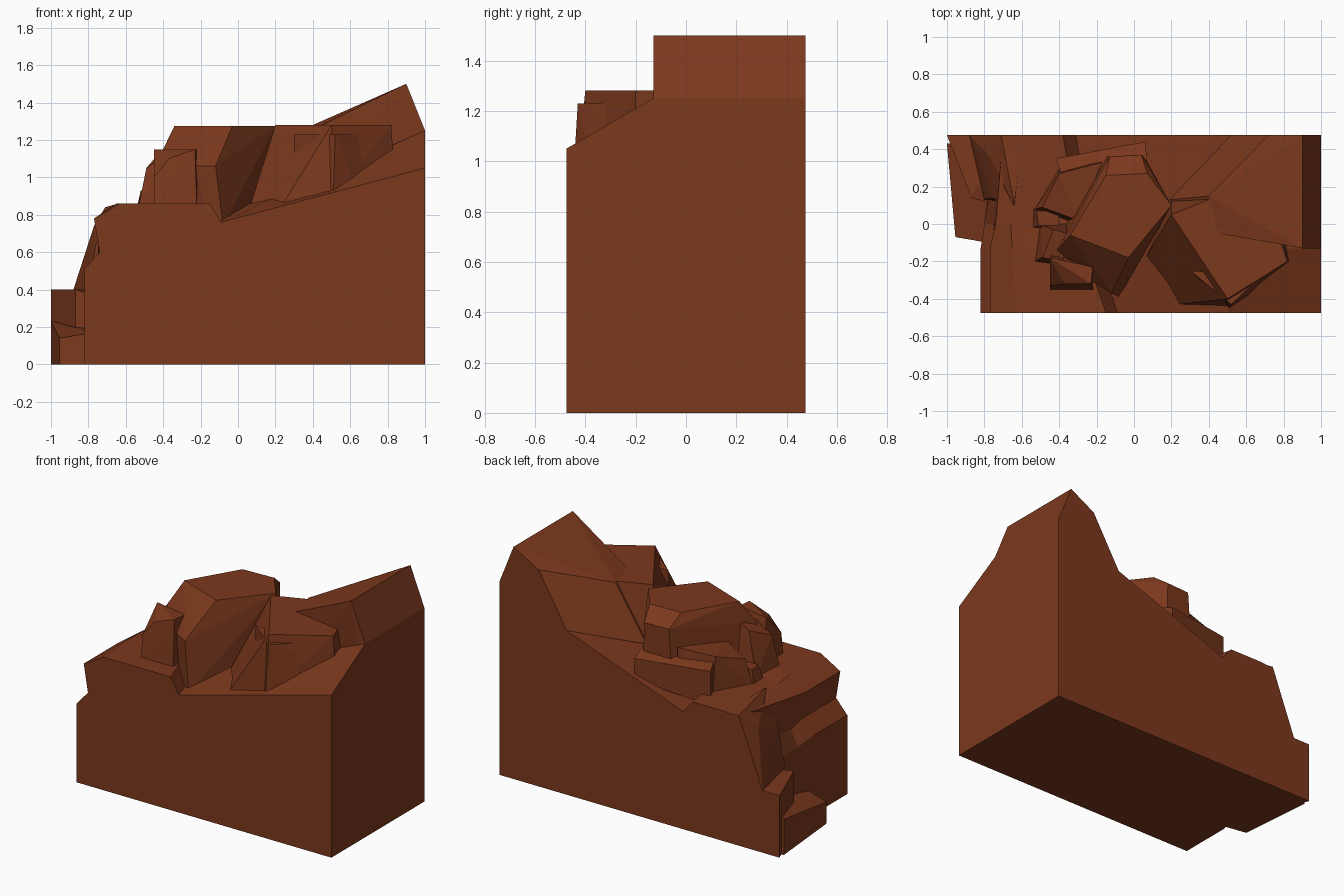
import bpy, bmesh

mat = bpy.data.materials.new("red_rock")
mat.diffuse_color = (0.2, 0.04, 0.012, 1)


def finish(name, bm):
    bmesh.ops.recalc_face_normals(bm, faces=bm.faces[:])
    me = bpy.data.meshes.new(name)
    bm.to_mesh(me)
    bm.free()
    me.materials.append(mat)
    ob = bpy.data.objects.new(name, me)
    bpy.context.collection.objects.link(ob)


def rock(name, *pts):
    """Faceted boulder: convex hull of a few corner points."""
    bm = bmesh.new()
    for p in pts:
        bm.verts.new(p)
    r = bmesh.ops.convex_hull(bm, input=bm.verts[:])
    junk = {v for v in r["geom_interior"] + r["geom_unused"] if isinstance(v, bmesh.types.BMVert)}
    bmesh.ops.delete(bm, geom=list(junk), context='VERTS')
    bmesh.ops.dissolve_limit(bm, angle_limit=0.03, verts=bm.verts[:], edges=bm.edges[:])
    finish(name, bm)


def loft(name, stations):
    """Skin between (x, z) profiles placed along y."""
    bm = bmesh.new()
    rings = [[bm.verts.new((x, y, z)) for x, z in prof] for y, prof in stations]
    n = len(rings[0])
    for a, b in zip(rings, rings[1:]):
        for i in range(n):
            j = (i + 1) % n
            bm.faces.new((a[i], a[j], b[j], b[i]))
    bm.faces.new(rings[0])
    bm.faces.new(rings[-1])
    finish(name, bm)


# main cliff mass with sloping ground on top
loft("cliff_body", [
    (-.475, [(-.82, 0), (-.82, .51), (-.74, .6), (-.77, .78), (-.63, .86),
             (-.15, .86), (-.09, .76), (.5, .917), (1, 1.05), (1, 0)]),
    (-.13, [(-.82, 0), (-.82, .51), (-.74, .6), (-.77, .78), (-.65, .86),
            (-.27, .86), (-.2, .76), (.5, 1.03), (1, 1.25), (1, 0)]),
    (.0, [(-.8, 0), (-.8, .48), (-.75, .58), (-.74, .78), (-.66, .85),
          (-.3, .85), (-.24, .76), (.5, 1.04), (1, 1.25), (1, 0)]),
    (.475, [(-.74, 0), (-.74, .4), (-.72, .6), (-.7, .83), (-.62, .84),
            (-.38, .84), (-.31, .76), (.52, 1.06), (1, 1.25), (1, 0)]),
])

# high ridge at the right
rock("ridge", (.9, -.13, 1.5), (.9, .475, 1.5), (.72, .475, 1.4), (.4, .15, 1.28),
     (.45, -.05, 1.28), (1, -.13, 1.25), (1, .475, 1.25), (.71, .475, 1.28),
     (.52, .475, 1.06), (.19, .13, .93), (.45, -.05, .9), (1, -.13, .9), (1, .475, .9))

# boulder in front of the ridge, with a smaller slab leaning on it
rock("right_boulder", (.2, .05, 1.28), (.45, .15, 1.28), (.78, -.08, 1.28), (.82, -.2, 1.28),
     (.5, -.4, 1.28), (.83, -.2, 1.1), (.51, -.44, .9), (.23, -.43, .84),
     (.05, -.2, .8), (.2, .13, .9), (.8, 0, 1.0))
rock("leaning_slab", (.52, -.43, 1.23), (.3, -.25, 1.23), (.69, -.27, 1.23), (.7, -.28, 1.14),
     (.63, -.37, .94), (.51, -.45, .9), (.3, -.25, .9), (.65, -.25, .95))

# large central boulder
rock("central_boulder", (-.34, -.06, 1.275), (-.03, -.18, 1.275), (.2, .1, 1.275),
     (.07, .27, 1.275), (-.15, .26, 1.275), (.04, .37, 1.2), (-.13, .36, 1.2),
     (-.41, -.14, 1.13), (-.12, -.37, 1.06), (-.22, -.31, 1.06), (-.08, -.39, .74),
     (.06, -.15, .78), (.19, .1, .8), (.05, .37, .8), (-.16, .36, .78),
     (-.42, -.1, .82), (-.18, -.33, .8))

# low slab behind the central boulder
rock("back_slab", (-.42, .35, 1.0), (.06, .44, .99), (.07, .34, 1.03), (-.38, .25, 1.03),
     (-.42, .35, .78), (.06, .44, .85), (.07, .34, .8), (-.38, .25, .78))

# smaller rocks at the left of the central boulder
rock("front_left_rock", (-.45, -.18, 1.15), (-.22, -.23, 1.15), (-.23, -.32, 1.15),
     (-.37, -.32, 1.1), (-.45, -.33, 1.0), (-.45, -.35, .85), (-.22, -.35, .85),
     (-.45, -.14, .85), (-.22, -.14, .85))
rock("left_rock", (-.49, -.18, 1.05), (-.43, -.03, 1.12), (-.36, -.05, 1.15), (-.38, -.2, 1.12),
     (-.53, -.2, .85), (-.5, 0, .85), (-.35, 0, .85), (-.38, -.22, .85))
rock("left_back_rock", (-.49, .09, 1.0), (-.4, .27, 1.06), (-.17, .33, 1.08), (-.3, .02, 1.05),
     (-.53, .08, .84), (-.4, .3, .8), (-.17, .34, .8), (-.3, 0, .84))
rock("left_pebble", (-.52, .07, .93), (-.4, .07, .93), (-.4, -.01, .93), (-.51, -.01, .93),
     (-.54, .08, .84), (-.4, .08, .84), (-.4, -.02, .84), (-.54, -.02, .84))

# stepped rocks at the foot of the left side
rock("foot_slab", (-1, .43, 0), (-.955, -.07, 0), (-.78, -.1, 0), (-.78, .45, 0),
     (-1, .43, .23), (-.955, -.07, .14), (-.78, -.1, .17), (-.78, .45, .23))
rock("foot_block", (-1, .475, 0), (-1, .475, .4), (-.98, .42, .4), (-.87, .14, .4), (-.77, .11, .37),
     (-.98, .42, 0), (-.87, .14, 0), (-.77, .11, 0), (-.7, .475, 0), (-.7, .475, .4))
rock("upper_left_boulder", (-.88, .475, .4), (-.8, .13, .4), (-.71, .475, .84), (-.77, .36, .74),
     (-.76, .14, .64), (-.64, .1, .86), (-.6, .475, .83), (-.6, .475, .4), (-.6, .1, .4))
